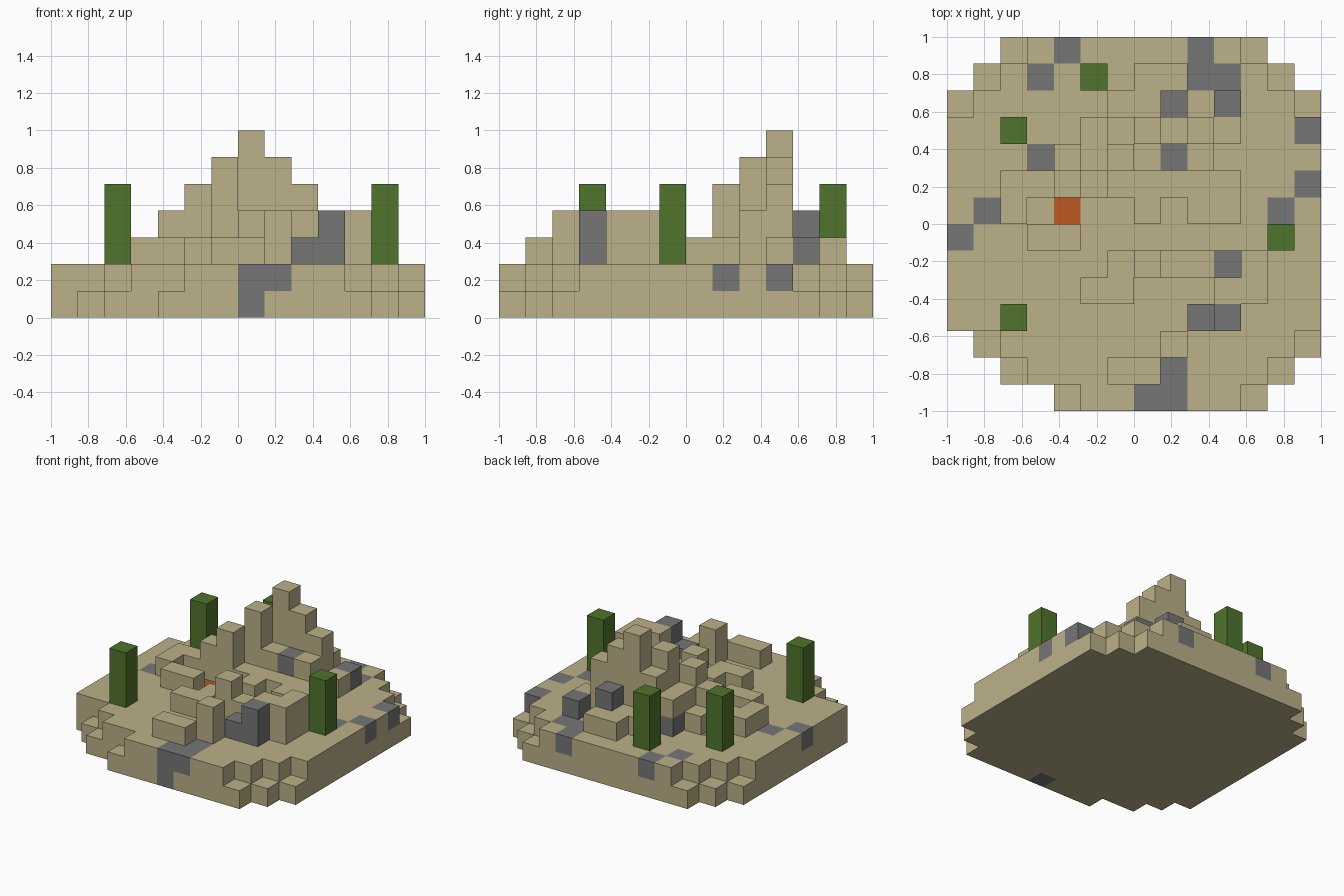
import bpy, bmesh
from mathutils import Vector

cube = bpy.data.objects.get("Cube")
if cube:
    bpy.data.objects.remove(cube, do_unlink=True)

N = 14           # blocks along each side
U = 2 / N        # block size


def material(name, r, g, b):
    m = bpy.data.materials.new(name)
    m.use_nodes = True
    m.diffuse_color = (r, g, b, 1)
    m.node_tree.nodes["Principled BSDF"].inputs["Base Color"].default_value = (r, g, b, 1)
    return m


SAND, STONE, LEAF, EMBER = range(4)
mats = [material("sandstone", .50, .44, .25), material("grey stone", .18, .18, .18),
        material("leaf green", .08, .175, .025), material("ember orange", .51, .10, .017)]

blocks = {}      # (column, row, layer) -> colour


def fill(i, j, w, d, top, bottom=2, colour=SAND):
    for x in range(i, i + w):
        for y in range(j, j + d):
            for z in range(bottom, top):
                blocks[x, y, z] = colour


# Island slab: two layers with stepped corners, the upper one smaller
for layer in range(2):
    for j in range(N):
        front = ((4, 2), (2, 1), (1, 0))
        back = ((2, 2), (1, 1), (0, 0))
        a, b = 0, 0
        if j < 3:
            a, b = front[j]
            a += layer
            b += layer
        elif j > 10:
            a, b = back[N - 1 - j]
            a += layer
            b += layer
        fill(a, j, N - a - b, 1, layer + 1, layer)

# Front ruins: column, row, width, depth, top
for box in ((6, 1, 2, 1, 3), (8, 2, 1, 1, 4), (9, 3, 1, 1, 3), (10, 3, 1, 1, 4),
            (5, 4, 2, 1, 3), (6, 5, 1, 1, 3), (7, 5, 1, 1, 4), (8, 5, 3, 1, 3),
            (10, 4, 2, 1, 4), (11, 5, 1, 1, 4)):
    fill(*box)

# Low walls around the fire
for box in ((3, 6, 2, 1, 3), (2, 7, 1, 2, 3), (3, 8, 1, 1, 3), (7, 7, 1, 1, 3),
            (9, 7, 2, 1, 3), (6, 8, 5, 1, 3)):
    fill(*box)

# Peak stepping down to both sides
for box in ((4, 8, 1, 1, 4), (5, 8, 1, 1, 5), (4, 9, 1, 1, 3), (5, 9, 1, 1, 4),
            (6, 9, 1, 1, 6), (7, 9, 3, 1, 4), (5, 10, 1, 1, 4), (6, 10, 1, 1, 5),
            (7, 10, 1, 1, 7), (8, 10, 1, 1, 6), (9, 10, 1, 1, 5), (10, 10, 1, 1, 3),
            (6, 11, 2, 1, 3), (8, 11, 1, 1, 4), (10, 11, 1, 1, 3), (7, 12, 2, 1, 3)):
    fill(*box)

# Stone blocks let into the ground
for i, j in ((4, 13), (9, 13), (3, 12), (9, 12), (10, 12), (13, 10), (3, 9),
             (13, 8), (1, 7), (12, 7), (0, 6), (8, 1), (7, 0), (8, 0)):
    blocks[i, j, 1] = STONE
blocks[7, 0, 0] = STONE
# Stone blocks in the ruins
for i, j, top in ((9, 3, 3), (10, 3, 4), (10, 11, 3), (8, 11, 4)):
    fill(i, j, 1, 1, top, colour=STONE)
for key in ((10, 5, 2), (8, 9, 3), (5, 10, 2)):
    blocks[key] = STONE
# Fire pit
blocks[4, 7, 1] = EMBER


def add_object(name, cells, keep):
    """Joined block mesh of the outer faces, with flat areas merged."""
    bm = bmesh.new()
    for cell, colour in cells.items():
        c = Vector(cell)
        for axis in range(3):
            for side in (0, 1):
                step = [0, 0, 0]
                step[axis] = side * 2 - 1
                if tuple(int(v) for v in c + Vector(step)) in cells:
                    continue
                corners = []
                for p, q in ((0, 0), (1, 0), (1, 1), (0, 1)):
                    v = c.copy()
                    v[axis] += side
                    v[(axis + 1) % 3] += p
                    v[(axis + 2) % 3] += q
                    corners.append(bm.verts.new((v.x * U - 1, v.y * U - 1, v.z * U)))
                if not side:
                    corners.reverse()
                bm.faces.new(corners).material_index = keep.index(colour)
    bmesh.ops.remove_doubles(bm, verts=bm.verts, dist=U / 100)
    bmesh.ops.dissolve_limit(bm, angle_limit=.01, verts=bm.verts, edges=bm.edges,
                             delimit={'MATERIAL'})
    mesh = bpy.data.meshes.new(name)
    bm.to_mesh(mesh)
    bm.free()
    for k in keep:
        mesh.materials.append(mats[k])
    bpy.context.collection.objects.link(bpy.data.objects.new(name, mesh))


add_object("ruined_island", blocks, [SAND, STONE, EMBER])

# Trees: plain green pillars
for n, (i, j) in enumerate(((2, 3), (12, 6), (2, 10), (5, 12)), 1):
    add_object(f"tree_{n}", {(i, j, z): LEAF for z in range(2, 5)}, [LEAF])
